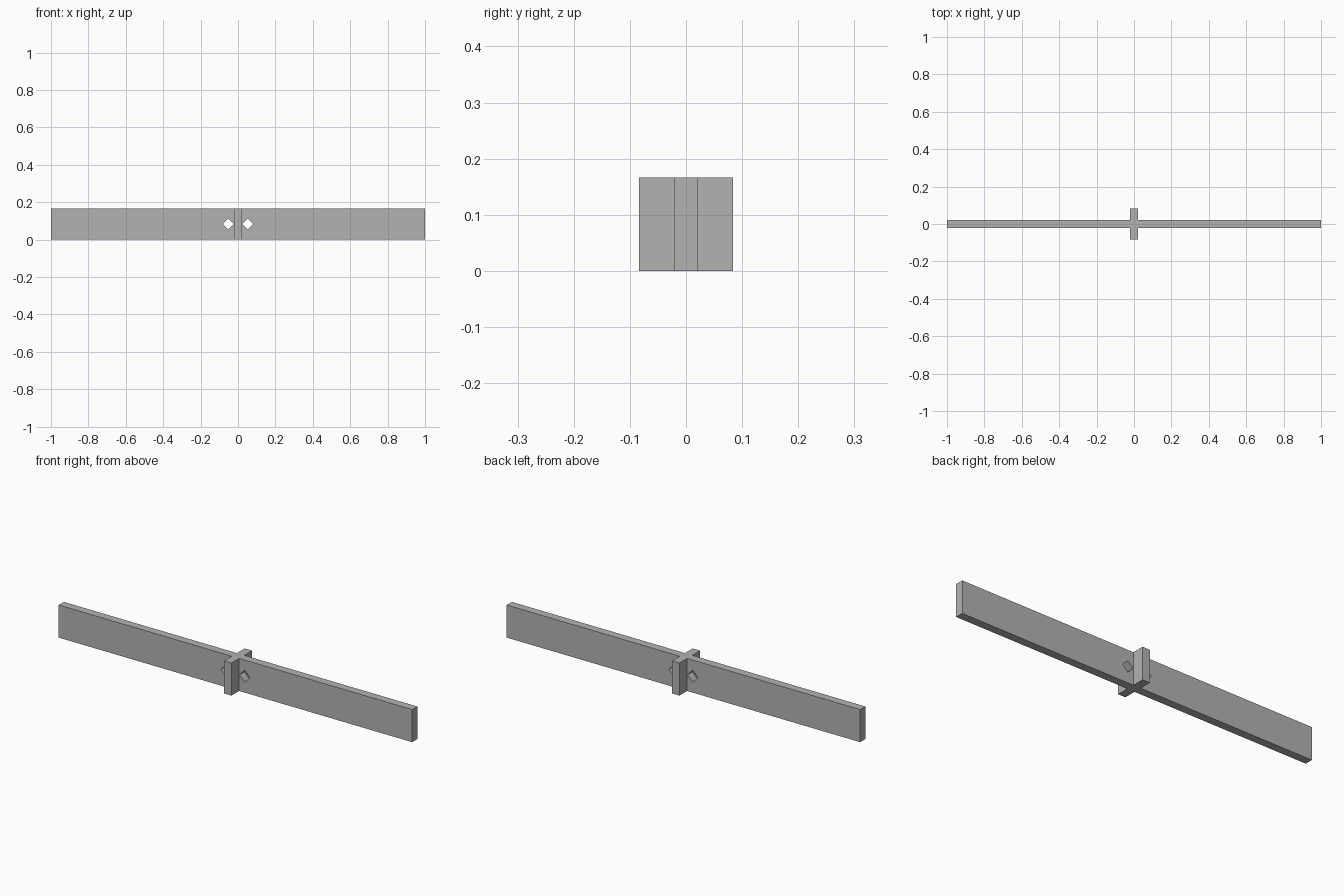
import bpy
import bmesh
from math import pi
from mathutils import Matrix, Vector

cube = bpy.data.objects.get("Cube")
if cube:
    bpy.data.objects.remove(cube, do_unlink=True)

THICK = 1 / 24        # wall thickness
HALF = THICK / 2
HEIGHT = 4 * THICK    # wall height
REACH = 2 * THICK     # reach of the short arms

grey = bpy.data.materials.new("light grey")
grey.use_nodes = True
colour = (0.45, 0.45, 0.45, 1)
grey.diffuse_color = colour
grey.node_tree.nodes["Principled BSDF"].inputs["Base Color"].default_value = colour


def add_object(name, bm):
    mesh = bpy.data.meshes.new(name)
    bmesh.ops.recalc_face_normals(bm, faces=bm.faces)
    bm.to_mesh(mesh)
    bm.free()
    mesh.materials.append(grey)
    obj = bpy.data.objects.new(name, mesh)
    bpy.context.collection.objects.link(obj)
    return obj


# Crossed walls: a plus-shaped profile pulled up to full height
quarter = [(1, HALF), (HALF, HALF), (HALF, REACH)]
profile = (quarter + [(-x, y) for x, y in reversed(quarter)]
           + [(-x, -y) for x, y in quarter]
           + [(x, -y) for x, y in reversed(quarter)])
bm = bmesh.new()
base = bm.faces.new([bm.verts.new((x, y, 0)) for x, y in profile])
top = bmesh.ops.extrude_face_region(bm, geom=[base], use_keep_orig=True)["geom"]
bmesh.ops.translate(bm, vec=(0, 0, HEIGHT),
                    verts=[v for v in top if isinstance(v, bmesh.types.BMVert)])
walls = add_object("crossed_walls", bm)

# Diamond holes through the long wall, one each side of the crossing
bm = bmesh.new()
for side in (-1, 1):
    place = (Matrix.Translation(Vector((side * 1.25 * THICK, 0, HEIGHT / 2)))
             @ Matrix.Rotation(pi / 4, 4, "Y")
             @ Matrix.Diagonal((THICK, 3 * THICK, THICK, 1)))
    bmesh.ops.create_cube(bm, size=1, matrix=place)
cutter = add_object("diamond_hole_cutter", bm)
cutter.hide_render = True
cutter.hide_set(True)

cut = walls.modifiers.new("diamond holes", "BOOLEAN")
cut.operation = "DIFFERENCE"
cut.solver = "EXACT"
cut.object = cutter
